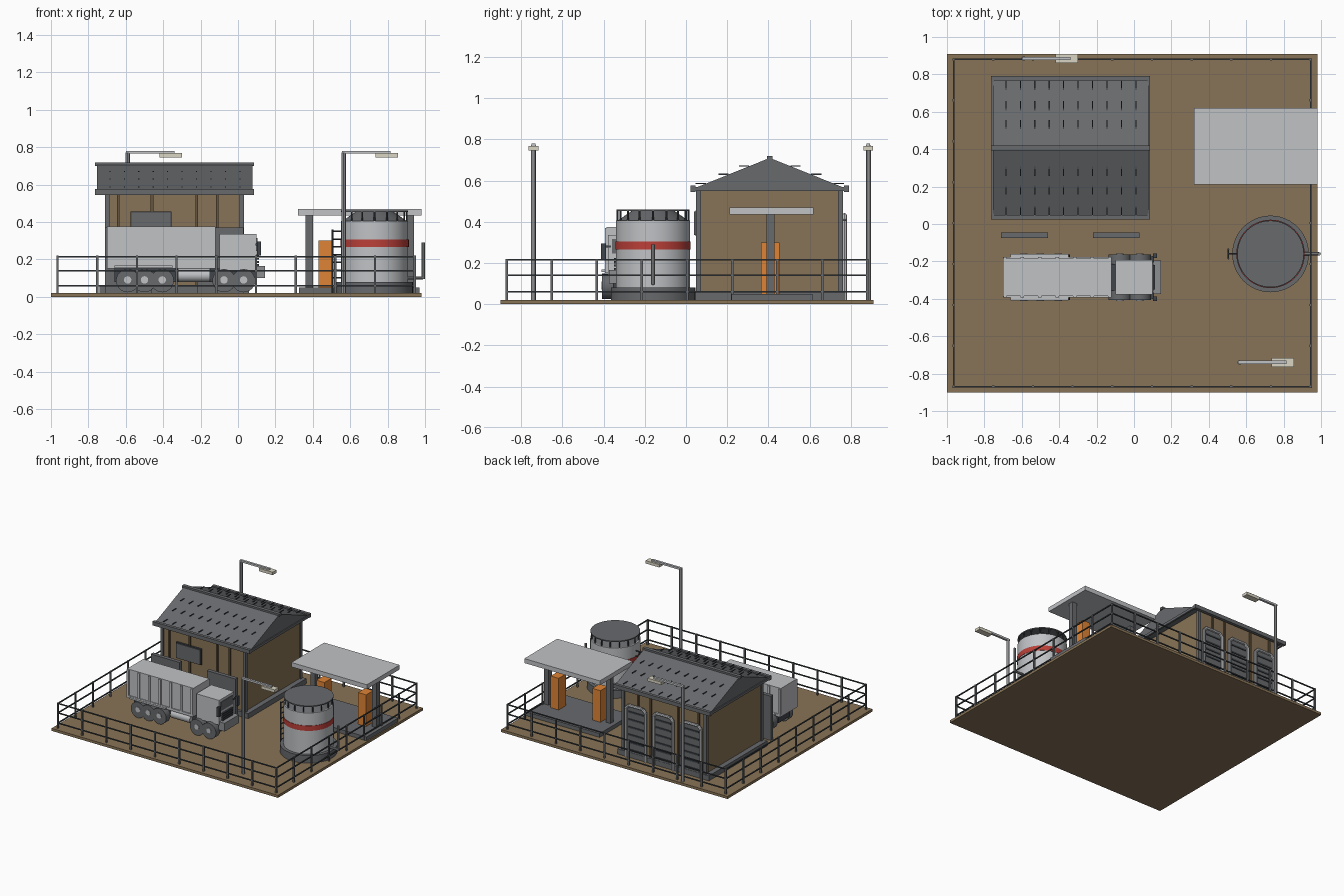
import bpy
import bmesh
import math
from mathutils import Vector, Matrix

start = bpy.data.objects.get("Cube")
if start:
    bpy.data.objects.remove(start)


def material(name, *rgb):
    m = bpy.data.materials.new(name)
    m.use_nodes = True
    m.diffuse_color = (*rgb, 1)
    m.node_tree.nodes["Principled BSDF"].inputs["Base Color"].default_value = (*rgb, 1)
    return m


brown = material("earth brown", .25, .175, .095)
trim = material("dark brown", .13, .09, .05)
slate = material("slate grey", .138, .143, .152)
iron = material("dark iron", .052, .061, .071)
steel = material("mid steel", .27, .275, .285)
light = material("light grey", .53, .54, .56)
red = material("signal red", .5, .05, .04)
orange = material("pump orange", .74, .23, .035)
cream = material("lamp cream", .7, .67, .55)


class Part:
    """Collects simple solids into one named object."""

    def __init__(self, name, mat):
        self.name, self.mat, self.bm = name, mat, bmesh.new()

    def box(self, xs, ys, zs):
        low, high = Vector((xs[0], ys[0], zs[0])), Vector((xs[1], ys[1], zs[1]))
        size = Matrix.Diagonal((*(high - low), 1))
        bmesh.ops.create_cube(self.bm, size=1, matrix=Matrix.Translation((low + high) / 2) @ size)
        return self

    def rod(self, a, b, r, r_end=None, sides=8):
        a, b = Vector(a), Vector(b)
        d = b - a
        place = Matrix.Translation((a + b) / 2) @ d.to_track_quat("Z", "Y").to_matrix().to_4x4()
        bmesh.ops.create_cone(self.bm, cap_ends=True, segments=sides, radius1=r,
                              radius2=r if r_end is None else r_end, depth=d.length, matrix=place)
        return self

    def prism(self, profile, axis, low, high):
        """Extrudes a closed profile along x or y."""
        def put(p, t):
            return (t, p[0], p[1]) if axis == "x" else (p[0], t, p[1])
        ends = [[self.bm.verts.new(put(p, t)) for p in profile] for t in (low, high)]
        n = len(profile)
        for ring in ends:
            self.bm.faces.new(ring)
        for i in range(n):
            j = (i + 1) % n
            self.bm.faces.new((ends[0][i], ends[0][j], ends[1][j], ends[1][i]))
        return self

    def done(self, smooth=False):
        bmesh.ops.recalc_face_normals(self.bm, faces=self.bm.faces[:])
        mesh = bpy.data.meshes.new(self.name)
        self.bm.to_mesh(mesh)
        self.bm.free()
        mesh.materials.append(self.mat)
        obj = bpy.data.objects.new(self.name, mesh)
        bpy.context.collection.objects.link(obj)
        if smooth:
            bpy.ops.object.select_all(action="DESELECT")
            obj.select_set(True)
            bpy.context.view_layer.objects.active = obj
            bpy.ops.object.shade_smooth_by_angle()
        return obj


def box(name, mat, xs, ys, zs):
    return Part(name, mat).box(xs, ys, zs).done()


def around(c, half):
    return (c - half, c + half)


def spread(a, b, n):
    return [a + (b - a) * i / (n - 1) for i in range(n)]


ground = .02
box("ground_slab", brown, (-1, .98), (-.9, .91), (0, ground))

# Perimeter fence
left, right, front, back = -.965, .945, -.87, .88
rail_heights = (.06, .14, .215)
fence_posts, fence_rails = Part("fence_posts", slate), Part("fence_rails", iron)
for y in (front, back):
    for x in spread(left, right, 10):
        fence_posts.box(around(x, .006), around(y, .006), (ground, .22))
    for z in rail_heights:
        fence_rails.box((left, right), around(y, .004), around(z, .004))
for x in (left, right):
    for y in spread(front, back, 9)[1:-1]:
        fence_posts.box(around(x, .006), around(y, .006), (ground, .22))
    for z in rail_heights:
        fence_rails.box(around(x, .004), (front, back), around(z, .004))
fence_posts.done()
fence_rails.done()

# Building walls, plinth and corner posts
wall_x, wall_y, eave = (-.7, .02), (.06, .75), .56
box("building_walls", brown, wall_x, wall_y, (ground, eave))
box("building_plinth", slate, (-.74, .06), (.04, .77), (ground, .06))
posts = Part("corner_posts", slate)
for x in wall_x:
    for y in wall_y:
        posts.box(around(x, .012), around(y, .012), (ground, eave))
posts.done()
ribs = Part("wall_ribs", trim)
for x in (-.64, -.46, -.22, -.11):
    ribs.box(around(x, .007), (wall_y[0] - .01, wall_y[1] + .01), (ground, eave))
ribs.done()

# Front window and free-standing panels
box("window_frame", iron, (-.575, -.355), (.045, .06), (.33, .455))
box("window_pane", slate, (-.57, -.36), (.04, .05), (.335, .45))
panels = Part("standing_panels", slate)
for x in (-.585, -.095):
    panels.box(around(x, .125), around(-.06, .015), (ground, .37))
panels.done()

# Back shutter doors
frames, shutters, slats = Part("door_frames", light), Part("door_shutters", slate), Part("door_slats", iron)
for x in (-.1, -.34, -.585):
    w, top, c = .085, .43, .025
    outer = [(x - w, ground), (x - w, top - c), (x - w + c, top),
             (x + w - c, top), (x + w, top - c), (x + w, ground)]
    shutters.prism(outer, "y", .75, .768)
    for a, b in zip(outer, outer[1:]):
        frames.rod((a[0], .77, a[1]), (b[0], .77, b[1]), .012)
    for z in spread(.08, top - .05, 6):
        slats.box(around(x, w - .02), (.76, .774), around(z, .006))
for part in (frames, shutters, slats):
    part.done()

# Gabled roof with ridge cap, eaves and snow guards
ridge_y, ridge_z, roof_x = .407, .71, (-.755, .078)
Part("roof", slate).prism([(.035, eave), (ridge_y, ridge_z), (.78, eave)], "x", *roof_x).done()
eaves = Part("roof_eaves", slate)
for y in (.035, .78):
    eaves.box((-.765, .085), around(y, .012), (eave - .015, eave + .015))
for x in roof_x:
    eaves.box(around(x, .007), (.035, .78), (eave - .012, eave + .008))
eaves.done()
box("ridge_cap", slate, (-.765, .085), around(ridge_y, .014), (ridge_z - .012, ridge_z + .008))
guards = Part("snow_guards", iron)
for side in (-1, 1):
    for inset in (.1, .2, .31):
        z = ridge_z - .4 * inset
        for x in spread(-.685, .01, 10):
            ends = sorted(ridge_y + side * (inset + d) for d in (0, .05))
            guards.box(around(x, .003), ends, around(z, .003))
guards.done()

# Fuel canopy with pumps
box("canopy_roof", light, (.32, .98), (.21, .62), (.435, .47))
box("canopy_island", slate, (.325, .97), (.22, .615), (ground, .05))
for x, label in ((.38, "left"), (.92, "right")):
    box("canopy_column_" + label, slate, around(x, .02), around(.41, .02), (ground, .44))
for x, label in ((.465, "left"), (.83, "right")):
    box("pump_" + label, orange, around(x, .035), around(.41, .045), (ground, .3))

# Storage tank with a flat platform over its conical neck
tx, ty = .73, -.16


def ring_solid(name, mat, z0, z1, r, r_end=None):
    Part(name, mat).rod((tx, ty, z0), (tx, ty, z1), r, r_end, 48).done(True)


ring_solid("tank_base", slate, ground, .08, .205)
ring_solid("tank_body", light, .08, .405, .18)
ring_solid("tank_band", red, .265, .305, .183)
ring_solid("tank_neck", slate, .405, .455, .172, .1)
ring_solid("tank_platform", slate, .452, .46, .178)
struts = Part("tank_struts", iron)
for i in range(16):
    a = math.tau * i / 16
    x, y = tx + .172 * math.cos(a), ty + .172 * math.sin(a)
    struts.rod((x, y, .4), (x, y, .455), .005)
struts.done()
ladder = Part("tank_ladder", iron)
for y in around(ty, .025):
    ladder.rod((.505, y, ground), (.505, y, .36), .005)
for z in spread(.06, .35, 8):
    ladder.rod((.505, ty - .025, z), (.505, ty + .025, z), .004)
    ladder.rod((.505, ty, z), (.555, ty, z), .004)
ladder.done()
Part("tank_pipe", steel).rod((.9, ty, .1), (.99, ty, .1), .009).rod((.99, ty, .095), (.99, ty, .29), .009).done()

# Street lamps
for x, y, label in ((.565, -.74, "front"), (-.59, .885, "back")):
    Part("lamp_pole_" + label, steel).rod((x, y, ground), (x, y, .77), .012, sides=12).done(True)
    box("lamp_arm_" + label, light, (x - .01, x + .25), around(y, .009), (.765, .78))
    box("lamp_head_" + label, cream, (x + .17, x + .29), around(y, .024), (.745, .768))

# Truck: load body with ribs
cy = -.285
box("truck_chassis", iron, (-.66, .1), around(cy, .07), (.08, .15))
box("truck_bed", light, (-.7, -.12), around(cy, .1), (.15, .375))
bed_ribs = Part("truck_bed_ribs", light)
for x in spread(-.69, -.13, 7):
    bed_ribs.box(around(x, .009), around(cy, .108), (.15, .37))
bed_ribs.box((-.7, -.12), around(cy, .108), (.15, .17))
bed_ribs.done()
box("truck_fenders", light, (-.66, -.35), around(cy, .125), (.155, .168))

# Truck cab, glass, grille and bumper
box("truck_cab", light, (-.1, .1), around(cy, .093), (.14, .335))
box("windscreen", slate, (.095, .104), around(cy, .075), (.245, .315))
grille = Part("grille", iron)
for z in spread(.17, .22, 4):
    grille.box((.095, .112), around(cy, .065), around(z, .005))
grille.done()
box("bumper", steel, (.09, .145), around(cy, .09), (.1, .165))
mirrors, tanks = Part("mirrors", iron), Part("truck_fuel_tanks", light)
for side in (-1, 1):
    y = cy + side * .115
    mirrors.box(around(.112, .01), around(y, .012), (.22, .295))
    mirrors.box(around(.1, .006), sorted((cy + side * .08, y)), (.275, .285))
    tanks.rod((-.32, cy + side * .07, .115), (-.15, cy + side * .07, .115), .035, sides=20)
mirrors.done()
tanks.done(True)

# Wheels
tyres, hubs = Part("tyres", slate), Part("wheel_hubs", light)
for x in (-.59, -.5, -.405, -.075, .03):
    for side in (-1, 1):
        inner, outer, hub = (cy + side * d for d in (.07, .122, .126))
        tyres.rod((x, inner, .086), (x, outer, .086), .062, sides=24)
        hubs.rod((x, inner, .09), (x, hub, .09), .02, sides=16)
tyres.done(True)
hubs.done(True)
